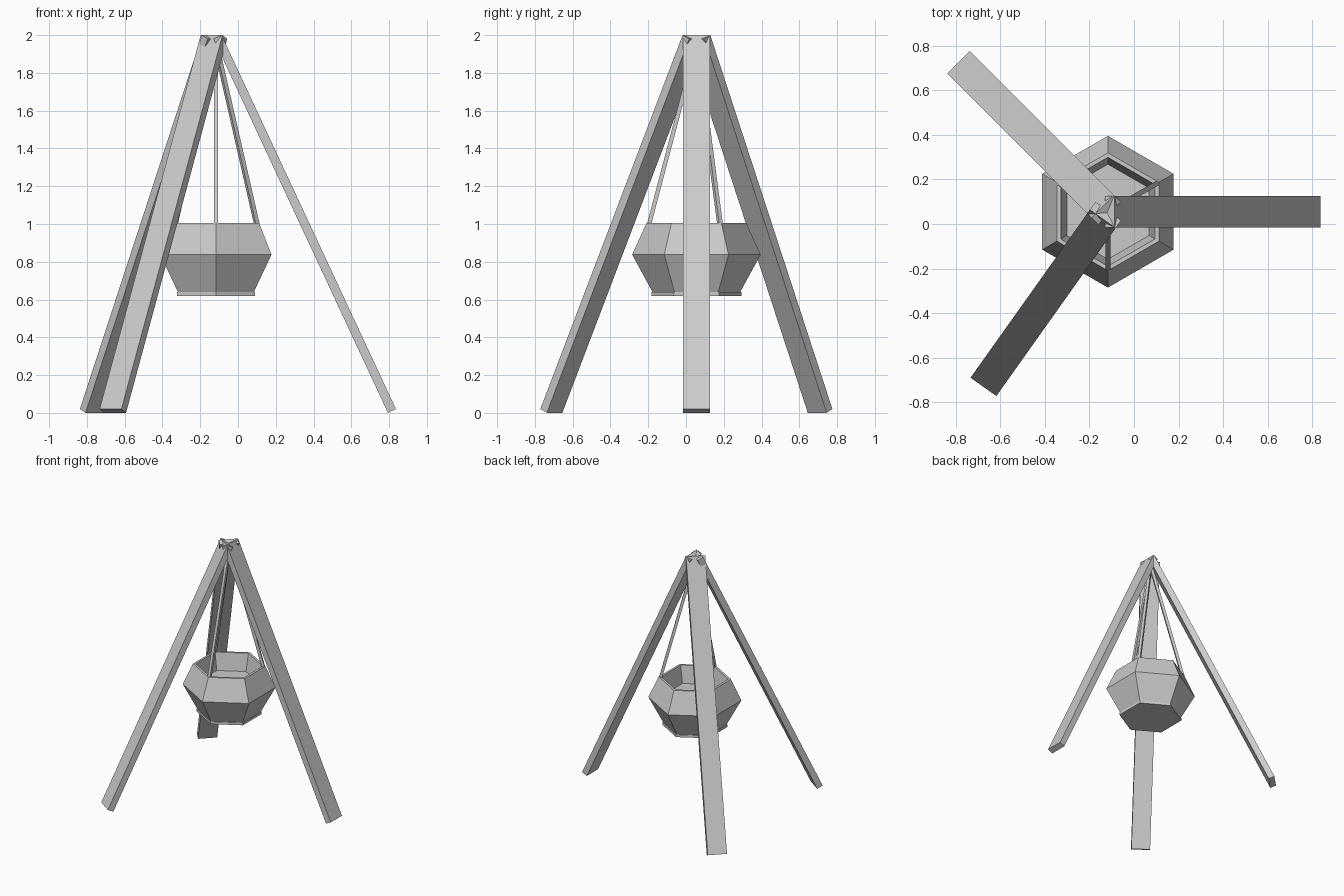
import bpy, bmesh
from math import sin, cos, radians
from mathutils import Vector, Matrix

if "Cube" in bpy.data.objects:
    bpy.data.objects.remove(bpy.data.objects["Cube"])

AXIS = Vector((-0.117, 0.055, 0))   # vertical axis shared by pot and tripod


def make_object(name, bm):
    bmesh.ops.recalc_face_normals(bm, faces=bm.faces)
    mesh = bpy.data.meshes.new(name)
    bm.to_mesh(mesh)
    bm.free()
    obj = bpy.data.objects.new(name, mesh)
    bpy.context.collection.objects.link(obj)
    return obj


def hex_lathe(name, profile):
    """Six-sided turned solid from (radius, z) points, capped at both ends."""
    bm = bmesh.new()
    rings = []
    for r, z in profile:
        rings.append([bm.verts.new(AXIS + Vector((r * cos(radians(90 + 60 * i)),
                                                  r * sin(radians(90 + 60 * i)), z)))
                      for i in range(6)])
    for a, b in zip(rings, rings[1:]):
        for i in range(6):
            j = (i + 1) % 6
            bm.faces.new((a[i], a[j], b[j], b[i]))
    bm.faces.new(rings[0])
    bm.faces.new(rings[-1])
    return make_object(name, bm)


def radial_beam(name, angle, low, high, width, thick):
    """Square-ended beam between (radius, z) points in the plane at an angle."""
    a = radians(angle)
    out = Vector((cos(a), sin(a), 0))
    side = Vector((-sin(a), cos(a), 0))
    p0 = AXIS + out * low[0] + Vector((0, 0, low[1]))
    p1 = AXIS + out * high[0] + Vector((0, 0, high[1]))
    along = (p1 - p0).normalized()
    normal = side.cross(along)
    length = (p1 - p0).length
    mid = (p0 + p1) / 2
    mat = Matrix((side * width, normal * thick, along * length)).transposed().to_4x4()
    mat.translation = mid
    bm = bmesh.new()
    bmesh.ops.create_cube(bm, size=1, matrix=mat)
    return make_object(name, bm)


# Tripod legs: flat planks meeting at the top
for name, angle, foot, top in (("right_leg", 0, 0.932, 0.009),
                               ("back_left_leg", 135, 0.926, 0.012),
                               ("front_left_leg", 234.6, 0.942, 0.018)):
    radial_beam(name, angle, (foot, 0.0105), (top, 1.99), 0.142, 0.047)

# Hanging ropes to alternate corners of the rim
for i, angle in enumerate((-90, 30, 150)):
    radial_beam(f"rope_{i + 1}", angle, (0.25, 1.0), (0.0, 1.95), 0.022, 0.022)

# Pot: foot, flared belly, rim and the filled inside
hex_lathe("pot", [(0.238, 0.62), (0.238, 0.64), (0.232, 0.64), (0.34, 0.838),
                  (0.264, 1.005), (0.244, 1.005), (0.213, 0.87)])
